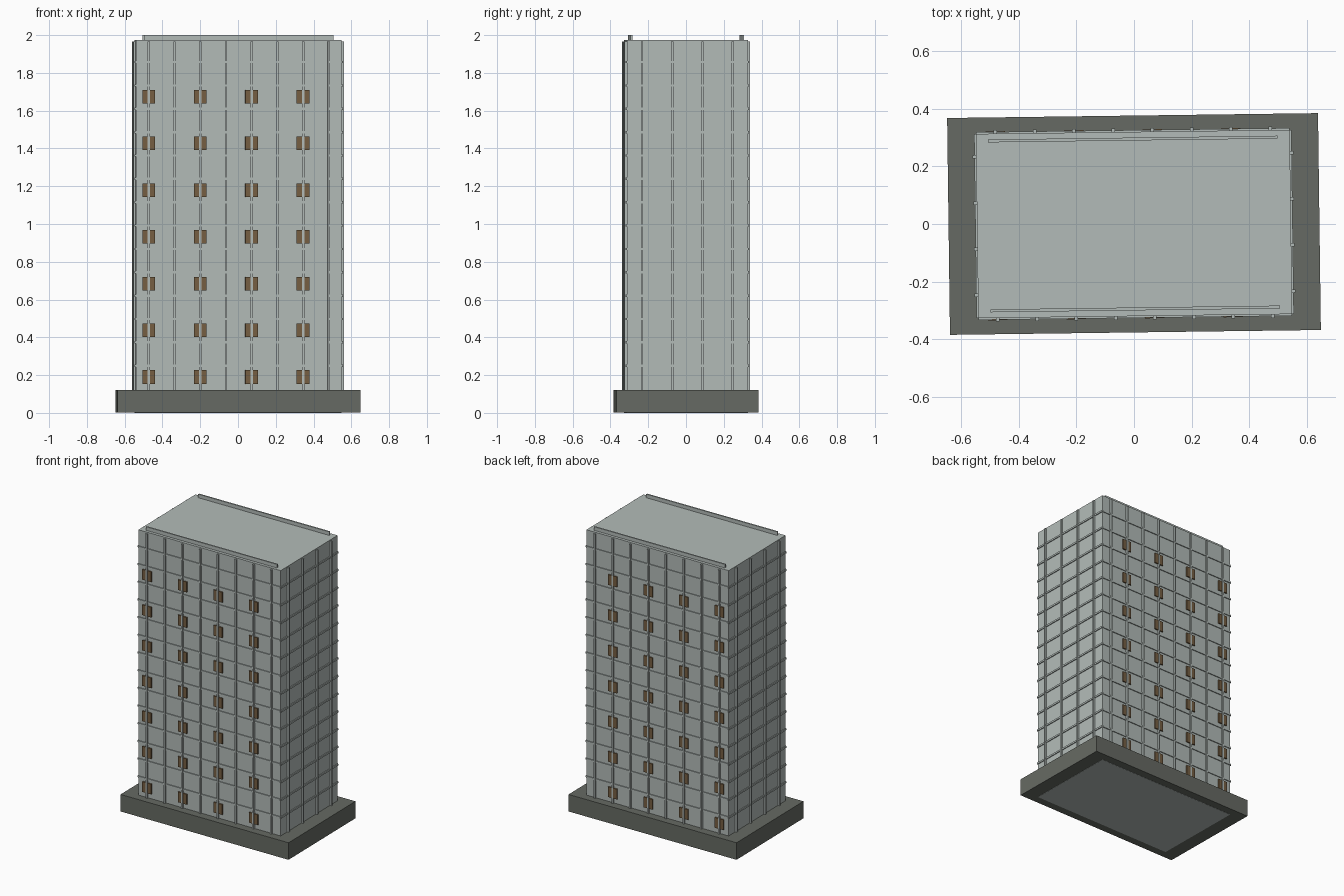
import bpy, bmesh
from mathutils import Matrix

if "Cube" in bpy.data.objects:
    bpy.data.objects.remove(bpy.data.objects["Cube"], do_unlink=True)

YAW = 0.0131                      # slight turn of the whole block
W, D, ROOF = 1.09, 0.64, 1.975    # tower size
BASE = 0.12                       # plinth height
FLOORS, BAYS, SIDE_BAYS = 15, 8, 4
FLOOR_H = (ROOF - BASE) / FLOORS


def material(name, rgb):
    mat = bpy.data.materials.new(name)
    mat.use_nodes = True
    mat.diffuse_color = (*rgb, 1)
    mat.node_tree.nodes["Principled BSDF"].inputs["Base Color"].default_value = (*rgb, 1)
    return mat


concrete = material("pale concrete", (0.45, 0.50, 0.48))
stone = material("dark stone", (0.133, 0.144, 0.125))
bronze = material("bronze glass", (0.18, 0.113, 0.055))


def boxes(name, mat, items):
    """One object made of boxes, each given as (centre, size)."""
    bm = bmesh.new()
    for centre, size in items:
        bmesh.ops.create_cube(bm, size=1, matrix=Matrix.Translation(centre) @ Matrix.Diagonal((*size, 1)))
    mesh = bpy.data.meshes.new(name)
    bm.to_mesh(mesh)
    bm.free()
    mesh.materials.append(mat)
    obj = bpy.data.objects.new(name, mesh)
    obj.rotation_euler.z = YAW
    bpy.context.collection.objects.link(obj)
    return obj


def centres(count, length):
    return [(i + 0.5 - count / 2) * length / count for i in range(count)]


# Main masses
boxes("plinth", stone, [((0, 0, BASE / 2 + 0.0005), (1.288, 0.753, BASE - 0.001))])
boxes("tower", concrete, [((0, 0, ROOF / 2), (W, D, ROOF))])

# Roof parapets
boxes("roof_parapets", concrete,
      [((0, s * 0.295, ROOF + 0.0125), (1.005, 0.01, 0.025)) for s in (-1, 1)])

# Vertical fins on all four walls
fin, fin_top = 0.012, ROOF - 0.008
fin_z, fin_h = (BASE + fin_top) / 2, fin_top - BASE
fins = [((x, s * (D + fin) / 2, fin_z), (fin, fin, fin_h))
        for s in (-1, 1) for x in centres(BAYS, W)]
fins += [((s * (W + fin) / 2, y, fin_z), (fin, fin, fin_h))
         for s in (-1, 1) for y in centres(SIDE_BAYS, D)]
boxes("vertical_fins", concrete, fins)

# Floor bands, stopping at the corners
band = 0.006
bands = []
for k in range(1, FLOORS):
    z = BASE + k * FLOOR_H + 0.006
    for s in (-1, 1):
        bands.append(((0, s * (D + band) / 2, z), (W, band, 0.012)))
        bands.append(((s * (W + band) / 2, 0, z), (band, D, 0.012)))
boxes("floor_bands", concrete, bands)

# Windows behind every other fin, on every second floor, front and back
windows = [((x, s * (D + 0.008) / 2, BASE + 0.07 + 2 * k * FLOOR_H), (0.068, 0.008, 0.072))
           for s in (-1, 1) for x in centres(BAYS, W)[::2] for k in range(7)]
boxes("windows", bronze, windows)
